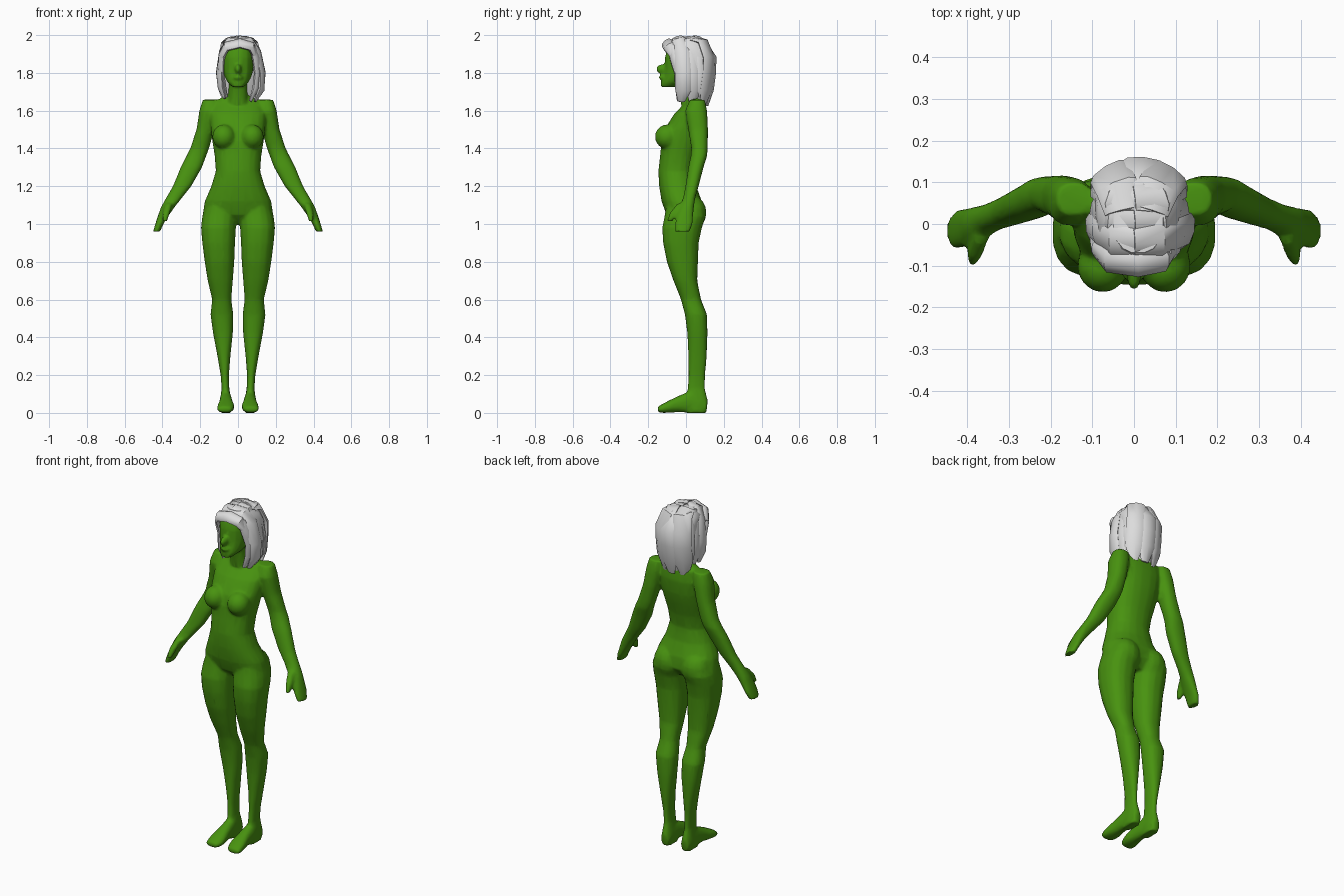
import bpy, bmesh, math
from mathutils import Vector


def material(name, rgb):
    m = bpy.data.materials.new(name)
    m.diffuse_color = (*rgb, 1)
    return m


GREEN = material("skin_green", (0.065, 0.29, 0.005))
WHITE = material("hair_white", (0.72, 0.72, 0.72))


def skin_rings(bm, rings):
    """Bridge equal rings of points into a closed tube."""
    vs = [[bm.verts.new(p) for p in r] for r in rings]
    n = len(vs[0])
    for a, b in zip(vs, vs[1:]):
        for i in range(n):
            j = (i + 1) % n
            bm.faces.new((a[i], a[j], b[j], b[i]))
    bm.faces.new(vs[0][::-1])
    bm.faces.new(vs[-1])


def slices(bm, rows, side=1, along_y=False, n=16, power=2.3):
    """Loft rounded sections: (level, x0, x1, other0, other1)."""
    rings = []
    for lv, x0, x1, a0, a1 in rows:
        ring = []
        for i in range(n):
            t = 2 * math.pi * (i + 0.5) / n
            c, s = math.cos(t), math.sin(t)
            c = math.copysign(abs(c) ** (2 / power), c)
            s = math.copysign(abs(s) ** (2 / power), s)
            x = side * ((x0 + x1) / 2 + c * (x1 - x0) / 2)
            a = (a0 + a1) / 2 + s * (a1 - a0) / 2
            ring.append((x, lv, a) if along_y else (x, a, lv))
        rings.append(ring)
    skin_rings(bm, rings)


def blob(bm, centre, radii):
    made = bmesh.ops.create_uvsphere(bm, u_segments=14, v_segments=10, radius=1)
    for v in made["verts"]:
        v.co = Vector(c + r * k for c, r, k in zip(centre, radii, v.co))


def finish(bm, name, mat):
    bmesh.ops.recalc_face_normals(bm, faces=bm.faces[:])
    me = bpy.data.meshes.new(name)
    bm.to_mesh(me)
    bm.free()
    me.materials.append(mat)
    ob = bpy.data.objects.new(name, me)
    bpy.context.collection.objects.link(ob)
    bpy.ops.object.select_all(action="DESELECT")
    ob.select_set(True)
    bpy.context.view_layer.objects.active = ob
    bpy.ops.object.shade_smooth_by_angle(angle=math.radians(45))
    return ob


# Body: overlapping lofts fused into one skin
body = bmesh.new()
torso = [(1.69, .05, .0, .08), (1.645, .13, .0, .10), (1.58, .15, -.065, .108),
         (1.50, .145, -.115, .10), (1.44, .137, -.13, .085), (1.36, .124, -.138, .06),
         (1.28, .118, -.147, .045), (1.20, .142, -.143, .055), (1.12, .177, -.13, .085),
         (1.05, .188, -.105, .09), (1.0, .12, -.05, .05)]
slices(body, [(z, -w, w, a, b) for z, w, a, b in torso], n=20)

# Neck, head, nose and lips
slices(body, [(1.60, -.06, .06, -.02, .08), (1.68, -.05, .05, -.035, .065),
              (1.80, -.05, .05, -.05, .065)])
head = [(1.965, .045, -.05, .07), (1.93, .08, -.10, .10), (1.88, .085, -.113, .11),
        (1.82, .082, -.112, .10), (1.78, .072, -.12, .07), (1.75, .056, -.132, .02),
        (1.725, .03, -.135, -.06)]
slices(body, [(z, -w, w, a, b) for z, w, a, b in head])
blob(body, (0, -.118, 1.82), (.018, .042, .028))
blob(body, (0, -.12, 1.775), (.028, .025, .014))

arm = [(1.658, .10, .187, .02, .10), (1.60, .10, .205, -.005, .112),
       (1.50, .125, .22, .012, .117), (1.40, .153, .253, .028, .115),
       (1.36, .168, .273, .025, .112), (1.30, .19, .304, .012, .093),
       (1.20, .247, .345, -.003, .067), (1.14, .295, .38, -.015, .05),
       (1.09, .335, .408, -.035, .042), (1.04, .37, .425, -.053, .038),
       (1.0, .395, .438, -.058, .035), (.96, .412, .45, -.057, .02)]
leg = [(1.13, .03, .16, -.10, .08), (1.04, .006, .19, -.115, .105),
       (.98, .010, .197, -.127, .085), (.90, .015, .19, -.122, .068),
       (.80, .019, .177, -.102, .064), (.70, .027, .161, -.067, .06),
       (.60, .035, .137, -.027, .08), (.52, .024, .146, -.006, .112),
       (.42, .027, .132, .007, .114), (.30, .040, .109, .012, .11),
       (.20, .048, .092, .013, .102), (.13, .046, .087, .008, .10),
       (.06, .034, .096, .0, .117), (0, .034, .096, .0, .107)]
foot = [(.11, .04, .09, 0, .07), (.03, .034, .096, 0, .12), (-.04, .027, .10, .004, .09),
        (-.09, .019, .109, 0, .066), (-.125, .023, .112, 0, .047), (-.15, .035, .104, .004, .033)]
for side in (1, -1):
    slices(body, arm, side)
    slices(body, leg, side)
    slices(body, foot, side, along_y=True)
    # Thumb
    slices(body, [(1.11, .345, .385, -.045, .0), (1.06, .36, .40, -.085, -.04),
                  (1.015, .375, .40, -.103, -.07)], side, n=10)
    # Breast and buttock
    blob(body, (side * .075, -.10, 1.462), (.062, .065, .065))
    blob(body, (side * .088, .035, 1.06), (.085, .073, .09))

skin = finish(body, "body", GREEN)
fuse = skin.modifiers.new("fuse", "REMESH")
fuse.mode = "VOXEL"
fuse.voxel_size = 0.008
fuse.use_smooth_shade = True
soft = skin.modifiers.new("soften", "SMOOTH")
soft.factor = 0.5
soft.iterations = 5
thin = skin.modifiers.new("simplify", "DECIMATE")
thin.ratio = 0.2

# Hair core under the locks
core = bmesh.new()
slices(core, [(1.985, -.05, .07, -.07, .08), (1.945, -.088, .105, -.085, .12),
              (1.90, -.095, .115, -.03, .135), (1.80, -.097, .122, -.02, .138),
              (1.70, -.087, .108, .0, .122), (1.635, -.06, .08, .03, .10)])
finish(core, "hair_core", WHITE)


def lock(name, points, width, thick=.017):
    """Flat tapering strand that hugs the head along a path."""
    bm = bmesh.new()
    pts = [Vector(p) for p in points]
    last = len(pts) - 1
    rings = []
    for i, p in enumerate(pts):
        t = (pts[min(i + 1, last)] - pts[max(i - 1, 0)]).normalized()
        out = p - Vector((.01, .01, 1.82))
        out = (out - t * out.dot(t)).normalized()
        wide = t.cross(out)
        k = .8 if i == 0 else (.45 if i == last else 1)
        rings.append([p + wide * width * k * math.cos(a) + out * thick * k * math.sin(a)
                      for a in (j * math.pi / 4 for j in range(8))])
    skin_rings(bm, rings)
    finish(bm, name, WHITE)


# Side locks fall from the parting, fuller on the +x side
for i, (y, end) in enumerate([(-.015, 1.65), (.045, 1.635), (.095, 1.65)]):
    k = 1 - .12 * i
    lock(f"hair_lock_right_{i + 1}",
         [(.0, y - .03, 1.982), (.065, y - .025, 1.97), (.105 * k, y - .01, 1.91),
          (.128 * k, y, 1.80), (.123 * k, y, 1.71), (.09 * k, y - .01, end)], .043)
    lock(f"hair_lock_left_{i + 1}",
         [(.01, y - .03, 1.978), (-.05, y - .025, 1.968), (-.083 * k, y - .01, 1.91),
          (-.098 * k, y, 1.80), (-.09 * k, y, 1.72), (-.07 * k, y - .01, end + .015)], .042)

# Back locks
for i, (x, y) in enumerate([(-.06, .125), (.02, .145), (.085, .122)]):
    lock(f"hair_lock_back_{i + 1}",
         [(x * .5, .03, 1.982), (x * .7, .09, 1.965), (x, y, 1.88), (x, y - .003, 1.80),
          (x, y - .015, 1.71), (x * .9, y - .035, 1.625)], .052)

# Front locks framing the face, and the fringe
lock("hair_front_right", [(.075, -.075, 1.94), (.095, -.06, 1.88), (.105, -.035, 1.80),
                          (.095, -.03, 1.72), (.065, -.035, 1.65)], .03)
lock("hair_front_left", [(-.065, -.08, 1.94), (-.087, -.06, 1.88), (-.09, -.03, 1.80),
                         (-.08, -.02, 1.73), (-.06, -.02, 1.67)], .024)
lock("hair_fringe", [(-.088, -.06, 1.89), (-.06, -.09, 1.94), (.01, -.10, 1.957),
                     (.07, -.088, 1.94), (.10, -.055, 1.87)], .033, .02)
